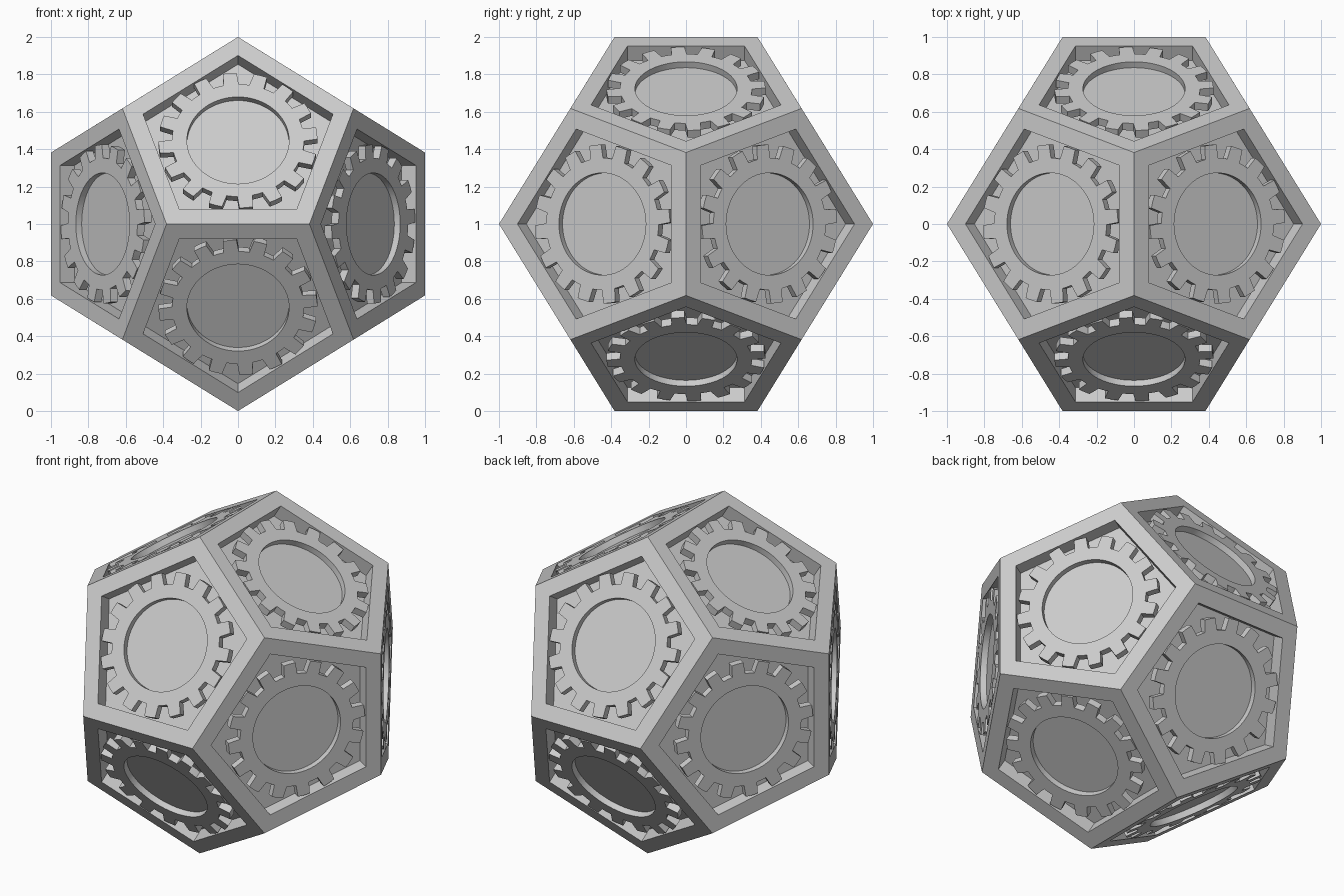
import bpy, bmesh, math
from mathutils import Vector, Matrix

if "Cube" in bpy.data.objects:
    bpy.data.objects.remove(bpy.data.objects["Cube"])

PHI = (1 + math.sqrt(5)) / 2
S = 1 / PHI                      # half side of the cube inside the dodecahedron
APOTHEM = 0.8507                 # centre to face distance
CENTRE = Vector((0, 0, 1))
RECESS = 0.09
TEETH = 16
DISH = 0.037
THICK = 0.045

grey = bpy.data.materials.new("light_grey")
grey.diffuse_color = (0.6, 0.6, 0.6, 1)
grey.use_nodes = True
grey.node_tree.nodes["Principled BSDF"].inputs["Base Color"].default_value = grey.diffuse_color


def finish(bm, name, matrix):
    bmesh.ops.recalc_face_normals(bm, faces=bm.faces[:])
    mesh = bpy.data.meshes.new(name)
    bm.to_mesh(mesh)
    bm.free()
    mesh.materials.append(grey)
    ob = bpy.data.objects.new(name, mesh)
    ob.matrix_world = matrix
    bpy.context.collection.objects.link(ob)
    return ob


def cyclic(a, b, c):
    return [Vector((a, b, c)), Vector((c, a, b)), Vector((b, c, a))]


# Twelve-sided frame with a pentagonal recess in every face
bm = bmesh.new()
points = [Vector((x, y, z)) * S for x in (-1, 1) for y in (-1, 1) for z in (-1, 1)]
for s in (-1, 1):
    for t in (-1, 1):
        points += cyclic(0, s * S * S, t)
for p in points:
    bm.verts.new(p)
bmesh.ops.convex_hull(bm, input=bm.verts[:])
bmesh.ops.dissolve_limit(bm, angle_limit=0.05, verts=bm.verts[:], edges=bm.edges[:])
bmesh.ops.recalc_face_normals(bm, faces=bm.faces[:])
panels = bm.faces[:]
bmesh.ops.inset_individual(bm, faces=panels, thickness=0.094, use_even_offset=True)
floors = bmesh.ops.extrude_discrete_faces(bm, faces=panels)["faces"]
for f in floors:
    n = f.calc_center_median().normalized()
    bmesh.ops.translate(bm, verts=f.verts[:], vec=-n * RECESS)
finish(bm, "pentagon_frame", Matrix.Translation(CENTRE))


# Gear outline as (radius, angle): tooth tip, then a gap with a flat root
outline = []
for i in range(TEETH):
    a = math.radians(96) + i * math.tau / TEETH
    for r, d in ((0.353, -6.6), (0.425, -4.9), (0.425, 0), (0.425, 4.9), (0.353, 6.6), (0.353, 11.25)):
        outline.append((r, a + math.radians(d)))


def gear(name, matrix):
    bm = bmesh.new()

    def loop(z, radius=None):
        return [bm.verts.new(((radius or r) * math.cos(a), (radius or r) * math.sin(a), z))
                for r, a in outline]

    # dish floor, rim, toothed edge, closed back
    loops = [loop(-DISH, 0.273), loop(0, 0.273), loop(0), loop(-THICK)]
    bm.faces.new(loops[0])
    bm.faces.new(loops[-1])
    count = len(outline)
    for low, high in zip(loops, loops[1:]):
        for i in range(count):
            j = (i + 1) % count
            bm.faces.new((low[i], low[j], high[j], high[i]))
    return finish(bm, name, matrix)


# One gear flush with each face
gears = []
for s in (-1, 1):
    for t in (-1, 1):
        normals = cyclic(0, s * PHI, t)
        ups = cyclic(0, 0, t)
        for n, up in zip(normals, ups):
            n = n.normalized()
            up = (up - n * up.dot(n)).normalized()
            right = up.cross(n)
            m = Matrix((right, up, n)).transposed().to_4x4()
            m.translation = CENTRE + n * APOTHEM
            gears.append(gear("gear_%02d" % (len(gears) + 1), m))

# Smooth round walls, crisp teeth
for ob in gears:
    ob.select_set(True)
bpy.context.view_layer.objects.active = gears[0]
bpy.ops.object.shade_smooth_by_angle(angle=math.radians(25))
